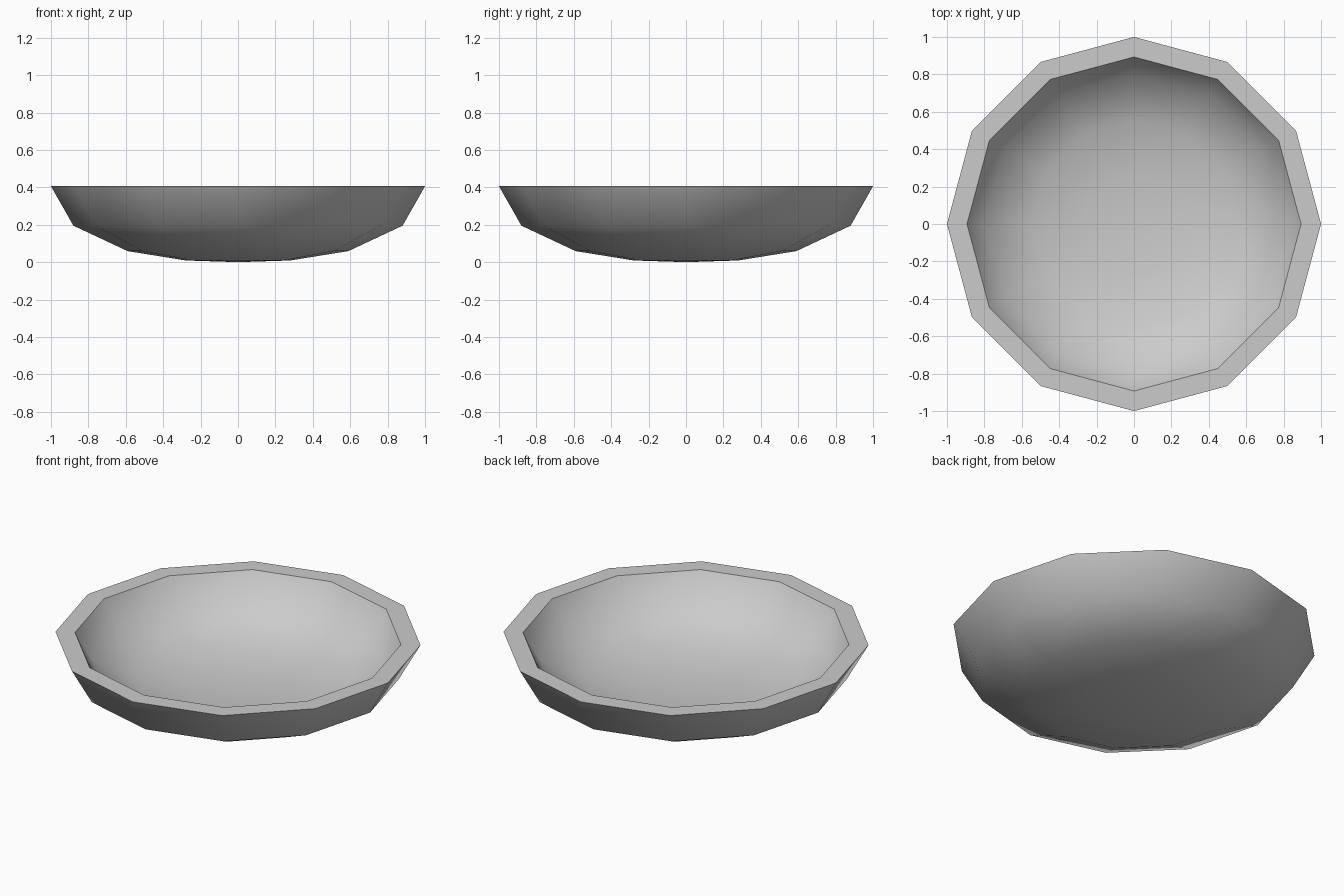
import bpy, bmesh
from math import cos, sin, pi, radians

if "Cube" in bpy.data.objects:
    bpy.data.objects.remove(bpy.data.objects["Cube"])

SIDES = 12

# Bowl section as (radius, height): outer wall up, flat rim, inner wall down
outer = [(0.28, 0.009), (0.59, 0.059), (0.88, 0.195), (1.0, 0.406)]
inner = [(0.893, 0.406), (0.80, 0.25), (0.55, 0.14), (0.265, 0.098)]

bm = bmesh.new()


def ring(r, z):
    return [bm.verts.new((r * cos(2 * pi * i / SIDES), r * sin(2 * pi * i / SIDES), z))
            for i in range(SIDES)]


rings = [ring(r, z) for r, z in outer + inner]

# Walls and rim
for a, b in zip(rings, rings[1:]):
    for i in range(SIDES):
        j = (i + 1) % SIDES
        bm.faces.new((a[i], a[j], b[j], b[i]))

# Outer and inner bottoms, fanned to a centre point
for loop, z in ((rings[0], 0.0), (rings[-1], 0.09)):
    centre = bm.verts.new((0, 0, z))
    for i in range(SIDES):
        bm.faces.new((loop[i], loop[(i + 1) % SIDES], centre))

bmesh.ops.recalc_face_normals(bm, faces=bm.faces[:])
mesh = bpy.data.meshes.new("bowl")
bm.to_mesh(mesh)
bm.free()

bowl = bpy.data.objects.new("bowl", mesh)
bpy.context.collection.objects.link(bowl)

# Smooth walls with a crisp rim
bpy.context.view_layer.objects.active = bowl
bowl.select_set(True)
bpy.ops.object.shade_smooth_by_angle(angle=radians(50))
